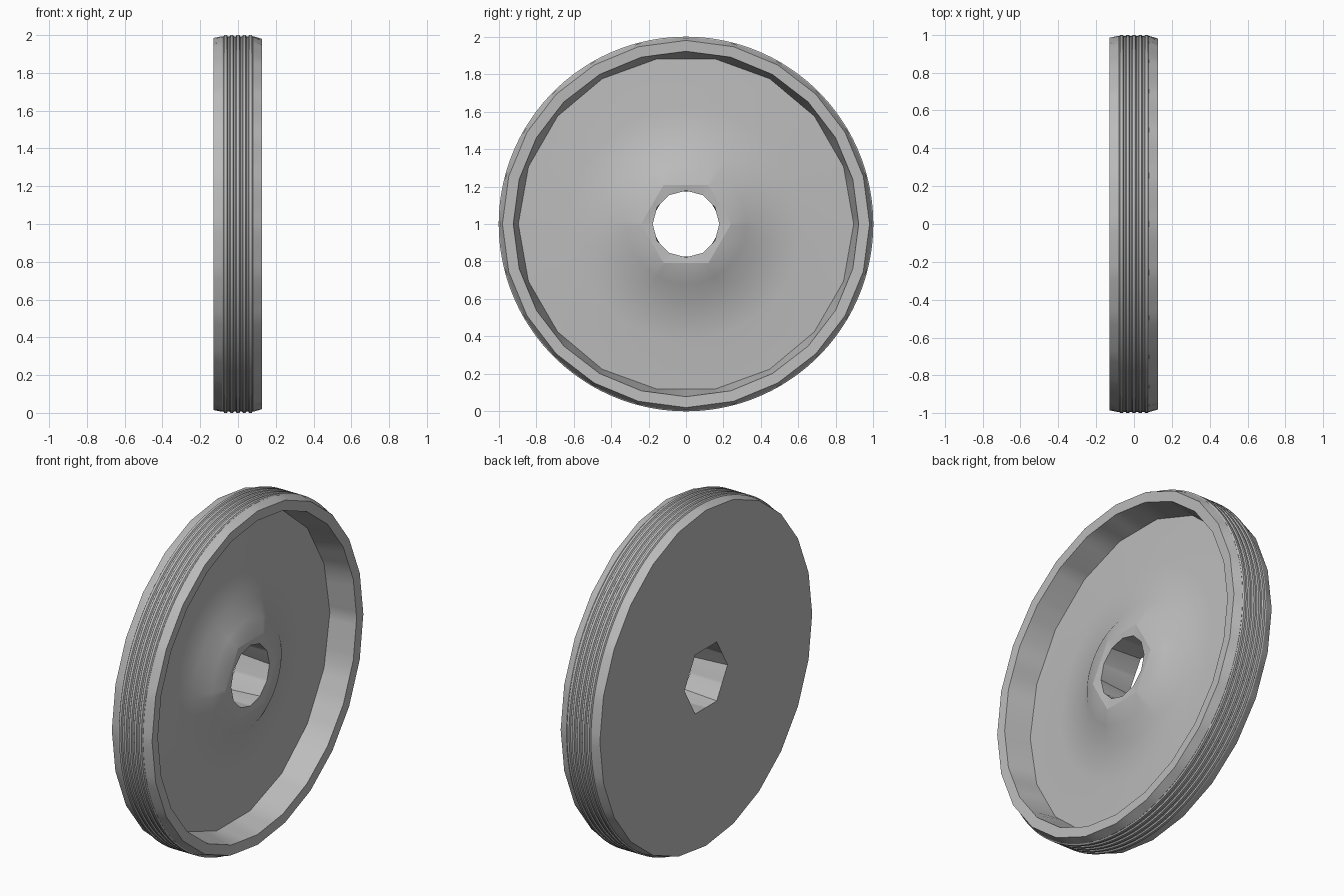
import bpy
import bmesh
from math import cos, sin, pi, radians

cube = bpy.data.objects.get("Cube")
if cube:
    bpy.data.objects.remove(cube, do_unlink=True)

SEGMENTS = 144
ROUND = SEGMENTS

grey = bpy.data.materials.new("plain_grey")
grey.use_nodes = True
colour = (0.5, 0.5, 0.5, 1)
grey.diffuse_color = colour
grey.node_tree.nodes["Principled BSDF"].inputs["Base Color"].default_value = colour


def polygon_radius(angle, radius, sides):
    """Distance to the edge of a regular polygon with the given corner radius."""
    step = 2 * pi / sides
    return radius * cos(step / 2) / cos(angle % step - step / 2)


def revolve(name, profile):
    """Turn (x, radius, sides) rings into a surface around the axle."""
    bm = bmesh.new()
    rings = []
    for x, radius, sides in profile:
        ring = []
        for i in range(SEGMENTS):
            a = 2 * pi * i / SEGMENTS
            r = polygon_radius(a, radius, sides)
            ring.append(bm.verts.new((x, r * cos(a), 1 + r * sin(a))))
        rings.append(ring)
    for low, high in zip(rings, rings[1:]):
        for i in range(SEGMENTS):
            j = (i + 1) % SEGMENTS
            bm.faces.new((low[i], low[j], high[j], high[i]))
    mesh = bpy.data.meshes.new(name)
    bm.to_mesh(mesh)
    bm.free()
    mesh.materials.append(grey)
    obj = bpy.data.objects.new(name, mesh)
    bpy.context.collection.objects.link(obj)
    bpy.ops.object.select_all(action="DESELECT")
    obj.select_set(True)
    bpy.context.view_layer.objects.active = obj
    bpy.ops.object.shade_smooth_by_angle(angle=radians(40))


# Rings shared by neighbouring parts
back_edge = (-0.13, 0.985, 24)
tread_back = (-0.085, 0.994, ROUND)
tread_front = (0.08, 0.994, ROUND)
lip_outer = (0.128, 0.98, 24)
lip_inner = (0.125, 0.922, 24)
floor_edge = (-0.03, 0.895, 18)
hub_rim = (0.085, 0.24, 6)
hub_mouth = (0.08, 0.178, 12)
hub_back = (-0.13, 0.20, 6)

# Tread with fine ridges around it
tread = [tread_back]
for k in range(5):
    x = -0.066 + k * 0.033
    tread += [(x - 0.012, 0.993, ROUND), (x - 0.007, 1.0, ROUND),
              (x + 0.007, 1.0, ROUND), (x + 0.012, 0.993, ROUND)]
revolve("tread", tread + [tread_front])

# Shoulders, front lip and inner wall
revolve("back_shoulder", [back_edge, tread_back])
revolve("front_shoulder", [tread_front, lip_outer])
revolve("front_lip", [lip_outer, lip_inner])
revolve("inner_wall", [lip_inner, floor_edge])

# Dished front disc, rising steeply to a flat hub collar
revolve("front_disc", [floor_edge, (-0.02, 0.62, ROUND), (0.0, 0.41, ROUND),
                       (0.058, 0.32, ROUND), hub_rim])
revolve("hub_collar", [hub_rim, hub_mouth])

# Bore opening from the collar to a six-sided hole in the back
revolve("hub_bore", [hub_mouth, hub_back])

# Flat back
revolve("back_disc", [hub_back, back_edge])
